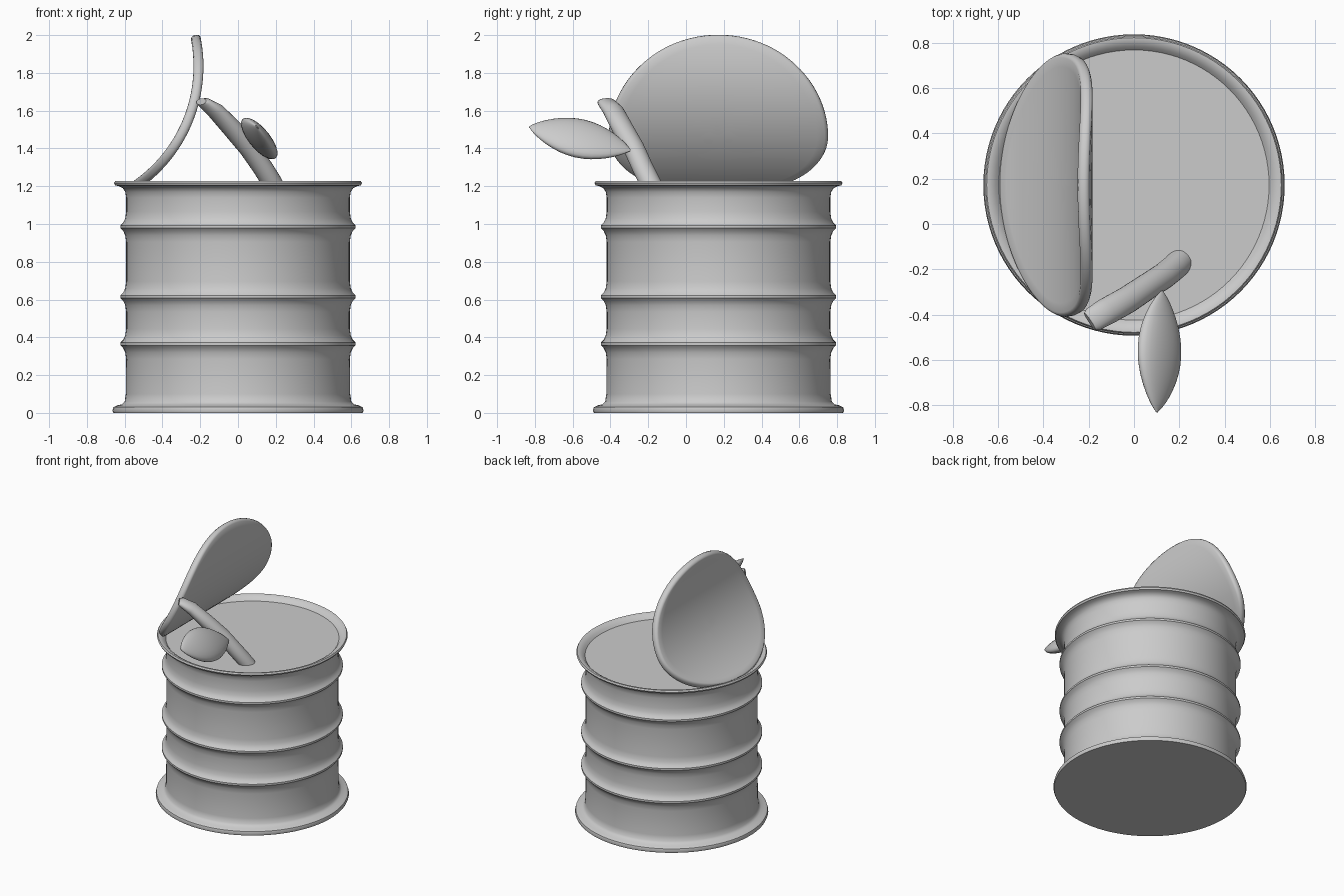
import bpy, bmesh, math
from mathutils import Vector

if "Cube" in bpy.data.objects:
    bpy.data.objects.remove(bpy.data.objects["Cube"])

grey = bpy.data.materials.new("plain grey")
grey.use_nodes = True
colour = (0.6, 0.6, 0.6, 1)
grey.diffuse_color = colour
grey.node_tree.nodes["Principled BSDF"].inputs["Base Color"].default_value = colour

CAN_Y = 0.172


def finish(name, bm, angle=40):
    bmesh.ops.remove_doubles(bm, verts=bm.verts, dist=1e-5)
    bmesh.ops.recalc_face_normals(bm, faces=bm.faces)
    mesh = bpy.data.meshes.new(name)
    bm.to_mesh(mesh)
    bm.free()
    mesh.materials.append(grey)
    obj = bpy.data.objects.new(name, mesh)
    bpy.context.collection.objects.link(obj)
    bpy.ops.object.select_all(action="DESELECT")
    obj.select_set(True)
    bpy.context.view_layer.objects.active = obj
    bpy.ops.object.shade_smooth_by_angle(angle=math.radians(angle))
    return obj


def lathe(profile, steps=96):
    """Spin (radius, height) points around z."""
    bm = bmesh.new()
    verts = [bm.verts.new((r, 0, z)) for r, z in profile]
    edges = [bm.edges.new(pair) for pair in zip(verts, verts[1:])]
    bmesh.ops.spin(bm, geom=verts + edges, cent=(0, 0, 0), axis=(0, 0, 1),
                   angle=math.tau, steps=steps, use_merge=True)
    return bm


def loft(name, path, sizes, across, sides=24):
    """Skin ellipses (half width, half thickness) along a path."""
    bm = bmesh.new()
    rings = []
    for i, (p, (w, t)) in enumerate(zip(path, sizes)):
        tangent = (path[min(i + 1, len(path) - 1)] - path[max(i - 1, 0)]).normalized()
        u = (across - tangent * across.dot(tangent)).normalized()
        n = tangent.cross(u)
        angles = [math.tau * k / sides for k in range(sides)]
        rings.append([bm.verts.new(p + u * w * math.cos(a) + n * t * math.sin(a)) for a in angles])
    for a, b in zip(rings, rings[1:]):
        for k in range(sides):
            j = (k + 1) % sides
            bm.faces.new((a[k], a[j], b[j], b[k]))
    bm.faces.new(rings[0])
    bm.faces.new(rings[-1])
    return finish(name, bm, 50)


# Can body: flared foot, three raised ribs, rolled rim
profile = [(0, 0), (0.66, 0), (0.665, 0.012), (0.66, 0.03), (0.64, 0.04),
           (0.615, 0.045), (0.6, 0.06), (0.594, 0.1)]
for rib in (0.365, 0.615, 0.985):
    for r, dz in ((0.592, -0.08), (0.597, -0.045), (0.608, -0.022), (0.623, -0.007)):
        profile.append((r, rib + dz))
    for r, dz in ((0.623, 0.007), (0.608, 0.022), (0.597, 0.045), (0.592, 0.08)):
        profile.append((r, rib + dz))
profile += [(0.592, 1.14), (0.597, 1.17), (0.61, 1.19), (0.63, 1.2), (0.65, 1.205),
            (0.656, 1.217), (0.65, 1.228), (0.635, 1.227), (0.61, 1.212), (0.592, 1.19)]
can = finish("can_body", lathe(profile))
can.location.y = CAN_Y

# Flat contents just under the rim
contents = finish("can_contents", lathe([(0, 1.195), (0.6, 1.195)]))
contents.location.y = CAN_Y

# Peeled lid: a round-edged disc bent along a curve
half = 0.026
rings = [k / 10 for k in range(10)] + [0.97]
lid_profile = [(r, half) for r in rings] + [(0.99, half * 0.8), (1, half * 0.3)]
lid_profile += [(r, -z) for r, z in reversed(lid_profile)]
bend = [Vector(p) for p in ((-0.585, 0, 1.175), (-0.28, 0, 1.36), (-0.16, 0, 1.7), (-0.227, 0, 2.0))]


def bend_at(t):
    s = 1 - t
    a, b, c, d = bend
    point = a * s**3 + b * 3 * s * s * t + c * 3 * s * t * t + d * t**3
    tangent = (b - a) * s * s + (c - b) * 2 * s * t + (d - c) * t * t
    return point, tangent.normalized()


bm = lathe(lid_profile)
widest = 0.41
for v in bm.verts:
    t = widest + v.co.x * (widest if v.co.x < 0 else 1 - widest)
    point, tangent = bend_at(t)
    normal = Vector((tangent.z, 0, -tangent.x))
    v.co = point + normal * v.co.z + Vector((0, CAN_Y + 0.58 * v.co.y, 0))
finish("peeled_lid", bm, 60)

# Spoon handle: round stem flattening to a blunt end
stem = [Vector(p) for p in ((-0.195, -0.43, 1.648), (-0.18, -0.42, 1.642), (-0.12, -0.385, 1.6),
                            (-0.03, -0.335, 1.505), (0.06, -0.275, 1.4), (0.13, -0.23, 1.3),
                            (0.18, -0.19, 1.22), (0.205, -0.165, 1.17))]
stem_sizes = [(0.045, 0.018), (0.055, 0.028), (0.06, 0.042), (0.06, 0.05)] + [(0.058, 0.052)] * 4
loft("spoon_handle", stem, stem_sizes, Vector((0.55, -0.83, 0)))

# Leaf shaped blade, tilted and pointing forward
tip, root = Vector((0.1, -0.83, 1.515)), Vector((0.125, -0.295, 1.39))
count = 20
blade, blade_sizes = [], []
for k in range(count + 1):
    f = 0.5 - 0.5 * math.cos(math.pi * k / count)
    swell = max(0.02, math.sin(math.pi * f)) ** 0.75
    blade.append(tip.lerp(root, f))
    blade_sizes.append((0.132 * swell, 0.05 * swell))
loft("leaf_blade", blade, blade_sizes, Vector((0.67, 0, -0.74)))
